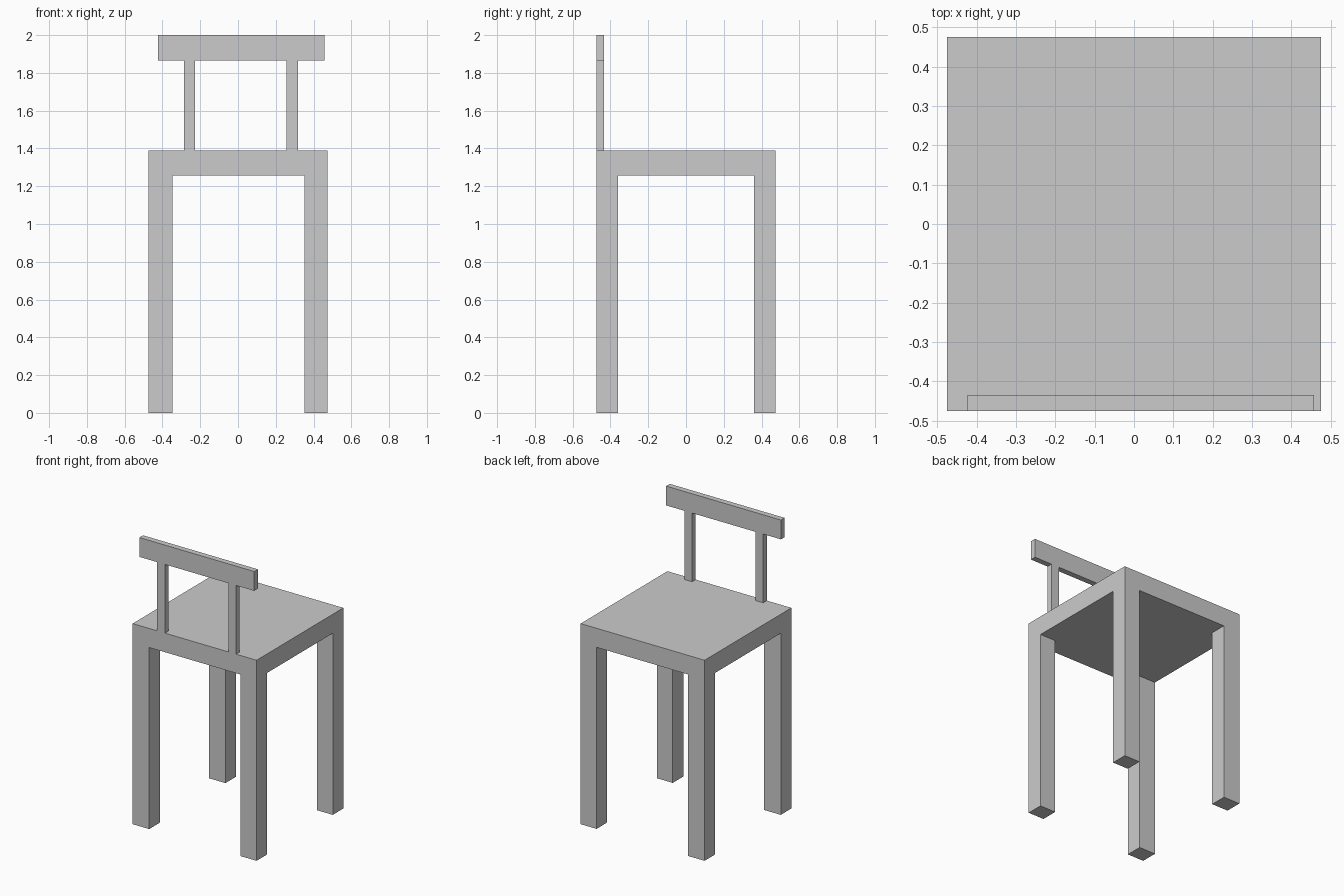
import bpy, bmesh

if "Cube" in bpy.data.objects:
    bpy.data.objects.remove(bpy.data.objects["Cube"])


def slab_with_supports(name, xs, ys, bottom, top, foot, cells):
    """Slab cut into a grid by xs, ys; the listed underside cells are extruded down to foot."""
    bm = bmesh.new()
    grid = [[bm.verts.new((x, y, bottom)) for y in ys] for x in xs]
    under = {}
    for i in range(len(xs) - 1):
        for j in range(len(ys) - 1):
            under[i, j] = bm.faces.new((grid[i][j], grid[i][j + 1],
                                        grid[i + 1][j + 1], grid[i + 1][j]))
    # thickness of the slab
    ext = bmesh.ops.extrude_face_region(bm, geom=list(under.values()), use_keep_orig=True)
    for v in ext["geom"]:
        if isinstance(v, bmesh.types.BMVert):
            v.co.z = top
    # supports below the chosen cells
    ext = bmesh.ops.extrude_discrete_faces(bm, faces=[under[c] for c in cells])
    for f in ext["faces"]:
        for v in f.verts:
            v.co.z = foot
    bmesh.ops.recalc_face_normals(bm, faces=bm.faces[:])
    # merge coplanar faces so the joints are seamless
    bmesh.ops.dissolve_limit(bm, angle_limit=0.01, verts=bm.verts[:], edges=bm.edges[:])
    mesh = bpy.data.meshes.new(name)
    bm.to_mesh(mesh)
    bm.free()
    obj = bpy.data.objects.new(name, mesh)
    bpy.context.collection.objects.link(obj)
    return obj


SEAT_TOP = 1.39

# Seat with four corner legs
slab_with_supports("seat_and_legs",
                   xs=(-0.475, -0.348, 0.353, 0.475), ys=(-0.475, -0.359, 0.359, 0.475),
                   bottom=1.258, top=SEAT_TOP, foot=0.0,
                   cells=((0, 0), (2, 0), (0, 2), (2, 2)))

# Back rail on two posts, standing on the seat's edge
slab_with_supports("back_rail_and_posts",
                   xs=(-0.423, -0.287, -0.227, 0.258, 0.318, 0.457), ys=(-0.475, -0.435),
                   bottom=1.866, top=2.0, foot=SEAT_TOP,
                   cells=((1, 0), (3, 0)))
